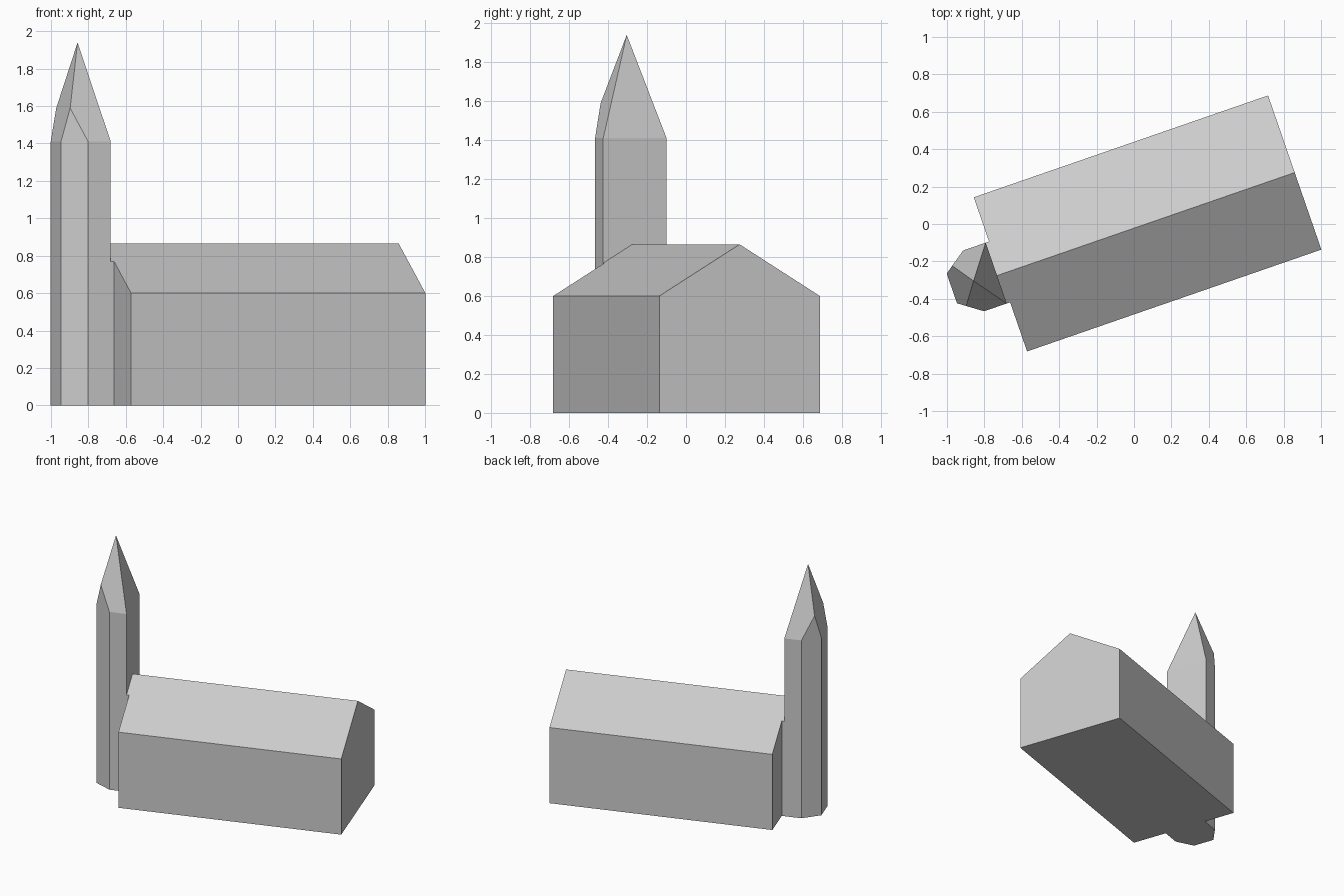
import bpy
import bmesh
import math
from mathutils import Vector

cube = bpy.data.objects.get("Cube")
if cube:
    bpy.data.objects.remove(cube, do_unlink=True)

# Single stone colour
stone = bpy.data.materials.new("plain_grey")
stone.use_nodes = True
GREY = (0.6, 0.6, 0.6, 1)
stone.diffuse_color = GREY
stone.node_tree.nodes["Principled BSDF"].inputs["Base Color"].default_value = GREY

TURN = math.atan2(0.545, 1.575)   # heading of the building's long axis
RIDGE_V, HALF_W, EAVE, RIDGE = -0.021, 0.436, 0.6, 0.865
NAVE_WEST, NAVE_EAST = -0.763, 0.902
TOWER_V, TOWER_HALF, FLAT_HALF = -0.007, 0.172, 0.084
TOWER_EAST, SHOULDER, TOWER_WEST = -0.782, -0.91, -1.033
SPIRE_BASE, SPIRE_TOP = 1.41, 1.94


def extrude_outline(points, direction):
    """Closed prism from a flat outline."""
    bm = bmesh.new()
    face = bm.faces.new([bm.verts.new(p) for p in points])
    top = bmesh.ops.extrude_face_region(bm, geom=[face], use_keep_orig=True)
    verts = [g for g in top["geom"] if isinstance(g, bmesh.types.BMVert)]
    bmesh.ops.translate(bm, vec=direction, verts=verts)
    bmesh.ops.recalc_face_normals(bm, faces=bm.faces)
    return bm


def add_part(name, bm):
    bmesh.ops.recalc_face_normals(bm, faces=bm.faces)
    mesh = bpy.data.meshes.new(name)
    bm.to_mesh(mesh)
    bm.free()
    mesh.materials.append(stone)
    obj = bpy.data.objects.new(name, mesh)
    obj.rotation_euler.z = TURN
    bpy.context.collection.objects.link(obj)


def roof_height(v):
    return RIDGE - abs(v - RIDGE_V) * (RIDGE - EAVE) / HALF_W


def gabled_block(name, west, east, v_min, v_max):
    outline = [(west, v_min, 0), (west, v_max, 0), (west, v_max, roof_height(v_max)),
               (west, RIDGE_V, RIDGE), (west, v_min, roof_height(v_min))]
    add_part(name, extrude_outline(outline, Vector((east - west, 0, 0))))


# Nave, and the short neck that joins it to the tower
gabled_block("nave", NAVE_WEST, NAVE_EAST, RIDGE_V - HALF_W, RIDGE_V + HALF_W)
gabled_block("tower_neck", TOWER_EAST, NAVE_WEST,
             TOWER_V - TOWER_HALF, TOWER_V + TOWER_HALF)

# Tower: chamfered shaft cut by the four planes of a pyramid spire
half_plan = [(TOWER_EAST, -TOWER_HALF), (SHOULDER, -TOWER_HALF), (TOWER_WEST, -FLAT_HALF)]
plan = half_plan + [(u, -v) for u, v in reversed(half_plan)]
tower = extrude_outline([(u, v + TOWER_V, 0) for u, v in plan],
                        Vector((0, 0, SPIRE_TOP + 0.1)))
apex = Vector((SHOULDER, TOWER_V, SPIRE_TOP))
low, high = TOWER_V - TOWER_HALF, TOWER_V + TOWER_HALF
corners = [Vector((u, v, SPIRE_BASE)) for u, v in
           ((TOWER_EAST, low), (TOWER_EAST, high), (TOWER_WEST, high), (TOWER_WEST, low))]
for i, a in enumerate(corners):
    b = corners[(i + 1) % 4]
    cut = bmesh.ops.bisect_plane(
        tower, geom=tower.verts[:] + tower.edges[:] + tower.faces[:], dist=1e-5,
        plane_co=apex, plane_no=(b - a).cross(apex - a).normalized(), clear_outer=True)
    bmesh.ops.remove_doubles(tower, verts=tower.verts, dist=1e-4)
    rim = [e for e in tower.edges if e.is_boundary]
    bmesh.ops.holes_fill(tower, edges=rim, sides=0)
add_part("tower_and_spire", tower)
